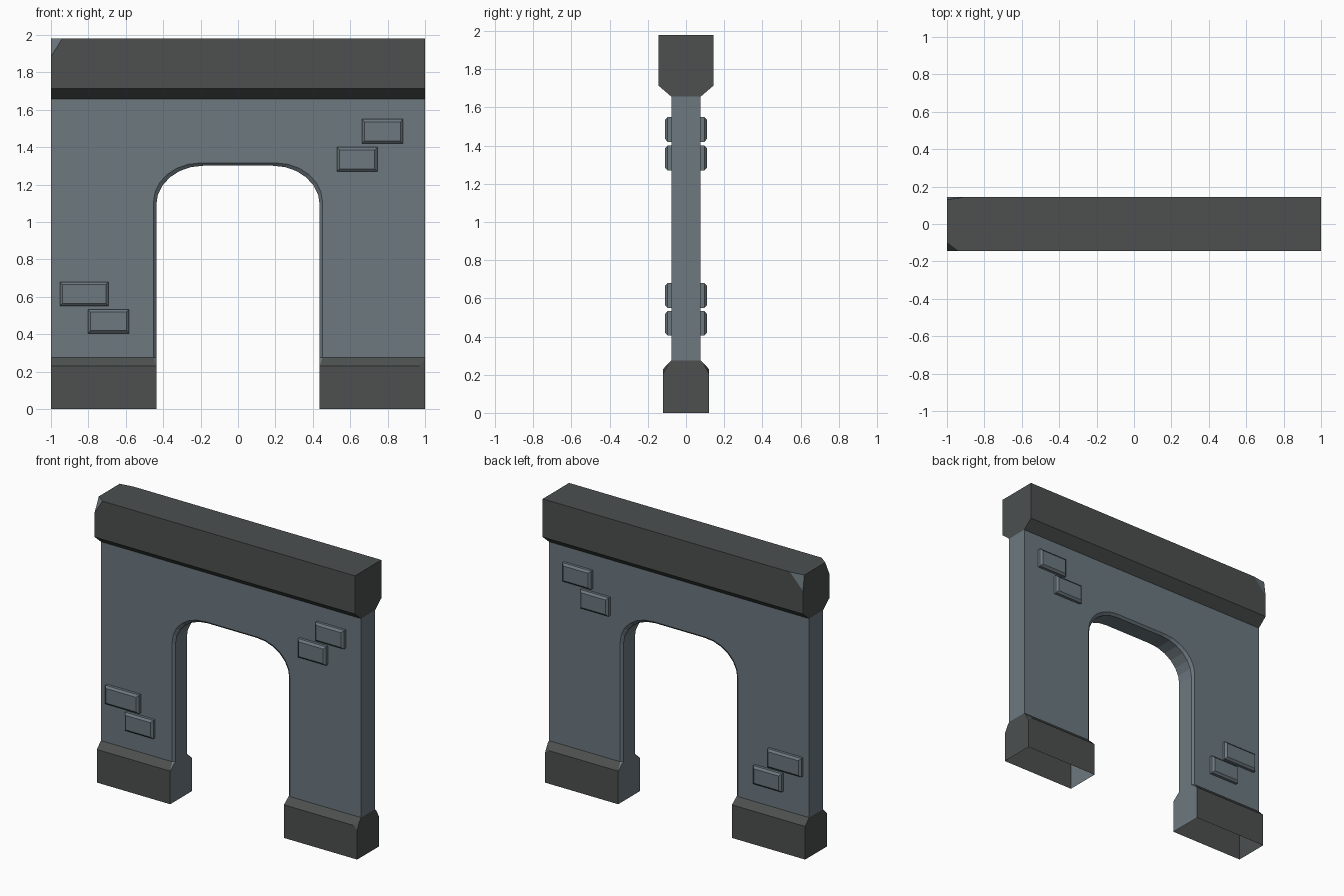
import bpy, bmesh, math
from mathutils import Vector

if "Cube" in bpy.data.objects:
    bpy.data.objects.remove(bpy.data.objects["Cube"])


def material(name, rgb):
    m = bpy.data.materials.new(name)
    m.diffuse_color = (*rgb, 1)
    m.use_nodes = True
    m.node_tree.nodes["Principled BSDF"].inputs["Base Color"].default_value = m.diffuse_color
    return m


WALL = material("blue grey stone", (0.150, 0.188, 0.212))
TRIM = material("dark grey stone", (0.072, 0.080, 0.078))


def finish(name, bm, mats):
    bmesh.ops.remove_doubles(bm, verts=bm.verts, dist=1e-5)
    bmesh.ops.recalc_face_normals(bm, faces=bm.faces)
    me = bpy.data.meshes.new(name)
    bm.to_mesh(me)
    bm.free()
    for m in mats:
        me.materials.append(m)
    ob = bpy.data.objects.new(name, me)
    bpy.context.collection.objects.link(ob)
    return ob


def poly(bm, pts, mat=0):
    f = bm.faces.new([bm.verts.new(p) for p in pts])
    f.material_index = mat


def chip(bm, corner, a, b, c, mat):
    """Slice off a corner along the plane through a, b, c and cap it."""
    bmesh.ops.remove_doubles(bm, verts=bm.verts, dist=1e-5)
    a, b, c = Vector(a), Vector(b), Vector(c)
    n = (b - a).cross(c - a).normalized()
    if n.dot(Vector(corner) - a) < 0:
        n = -n
    bmesh.ops.bisect_plane(bm, geom=bm.verts[:] + bm.edges[:] + bm.faces[:],
                           plane_co=a, plane_no=n, clear_outer=True)
    rim = [e for e in bm.edges if e.is_boundary and
           all(abs(n.dot(v.co - a)) < 1e-4 for v in e.verts)]
    for f in bmesh.ops.holes_fill(bm, edges=rim, sides=8)["faces"]:
        f.material_index = mat


T = 0.077          # half thickness of the wall
BASE_TOP, BEAM_LOW = 0.275, 1.657


def arch(half, top):
    """Opening outline from bottom right, over the top, to bottom left."""
    rx, rz = 0.25, 0.21
    right = [(half, BASE_TOP)]
    for i in range(7):
        t = math.radians(15 * i)
        right.append((half - rx + rx * math.cos(t), top - rz + rz * math.sin(t)))
    return right + [(-x, z) for x, z in reversed(right)]


# Wall with arched opening and chamfered opening edges
bm = bmesh.new()
outer, inner = arch(0.452, 1.316), arch(0.437, 1.301)
outline = [(-1, BASE_TOP), (-1, BEAM_LOW), (1, BEAM_LOW), (1, BASE_TOP)] + outer
rings = [(outer, -T), (inner, -T + 0.015), (inner, T - 0.015), (outer, T)]
for y in (-T, T):
    poly(bm, [(x, y, z) for x, z in outline])
for (p, y0), (q, y1) in zip(rings, rings[1:]):
    for i in range(len(p) - 1):
        poly(bm, [(p[i][0], y0, p[i][1]), (p[i + 1][0], y0, p[i + 1][1]),
                  (q[i + 1][0], y1, q[i + 1][1]), (q[i][0], y1, q[i][1])])
for x in (-1, 1):
    poly(bm, [(x, -T, BASE_TOP), (x, T, BASE_TOP), (x, T, BEAM_LOW), (x, -T, BEAM_LOW)])
finish("arched_wall", bm, [WALL])

# Pier bases: hollow below, with wall-coloured inner faces
B, H, J = 0.12, 0.23, 0.437
for s, name in ((-1, "left_base"), (1, "right_base")):
    bm = bmesh.new()
    for y in (-1, 1):
        poly(bm, [(s, y * B, 0), (s * J, y * B, 0), (s * J, y * B, H), (s, y * B, H)])
        poly(bm, [(s, y * B, H), (s * J, y * B, H),
                  (s * 0.452, y * T, BASE_TOP), (s, y * T, BASE_TOP)])
        poly(bm, [(s * J, y * B, H), (s * J, y * (T - 0.015), BASE_TOP),
                  (s * 0.452, y * T, BASE_TOP)], 1)
    poly(bm, [(s, -B, 0), (s, B, 0), (s, B, H), (s, T, BASE_TOP), (s, -T, BASE_TOP), (s, -B, H)])
    k = T - 0.015
    poly(bm, [(s * J, -B, 0), (s * J, B, 0), (s * J, B, H),
              (s * J, k, BASE_TOP), (s * J, -k, BASE_TOP), (s * J, -B, H)], 1)
    if s > 0:  # worn outer corners
        for y in (-1, 1):
            chip(bm, (1, y * B, H), (0.97, y * B, H), (1, y * B, 0.205),
                 (1, y * 0.09, 0.2614), 0)
    finish(name, bm, [TRIM, WALL])

# Top beam with flared underside and two chipped corners
bm = bmesh.new()
D, L, Z = 0.145, 1.715, 1.98
sec = [(-T, BEAM_LOW), (-D, L), (-D, Z), (D, Z), (D, L), (T, BEAM_LOW)]
for (y0, z0), (y1, z1) in zip(sec, sec[1:]):
    poly(bm, [(-1, y0, z0), (1, y0, z0), (1, y1, z1), (-1, y1, z1)])
for x in (-1, 1):
    poly(bm, [(x, y, z) for y, z in sec])
chip(bm, (-1, -D, Z), (-0.94, -D, Z), (-1, -0.1, Z), (-1, -D, 1.885), 1)
chip(bm, (-1, D, Z), (-0.9, D, Z), (-1, 0.13, Z), (-1, D, 1.875), 1)
finish("top_beam", bm, [TRIM, WALL])

# Raised bricks on both faces, with bevelled fronts
BRICKS = [(-0.953, -0.693, 0.55, 0.68), (-0.803, -0.583, 0.405, 0.533),
          (0.662, 0.882, 1.42, 1.55), (0.528, 0.745, 1.27, 1.40)]
for i, (x0, x1, z0, z1) in enumerate(BRICKS):
    for s, side in ((-1, "front"), (1, "back")):
        bm = bmesh.new()
        loops = []
        for y, m in ((T, 0), (0.096, 0), (0.109, 0.014)):
            loops.append([(x0 + m, s * y, z0 + m), (x1 - m, s * y, z0 + m),
                          (x1 - m, s * y, z1 - m), (x0 + m, s * y, z1 - m)])
        for p, q in zip(loops, loops[1:]):
            for j in range(4):
                k = (j + 1) % 4
                poly(bm, [p[j], p[k], q[k], q[j]])
        poly(bm, loops[-1])
        # orient the open shell outward
        ob = finish(f"{side}_brick_{i + 1}", bm, [WALL])
